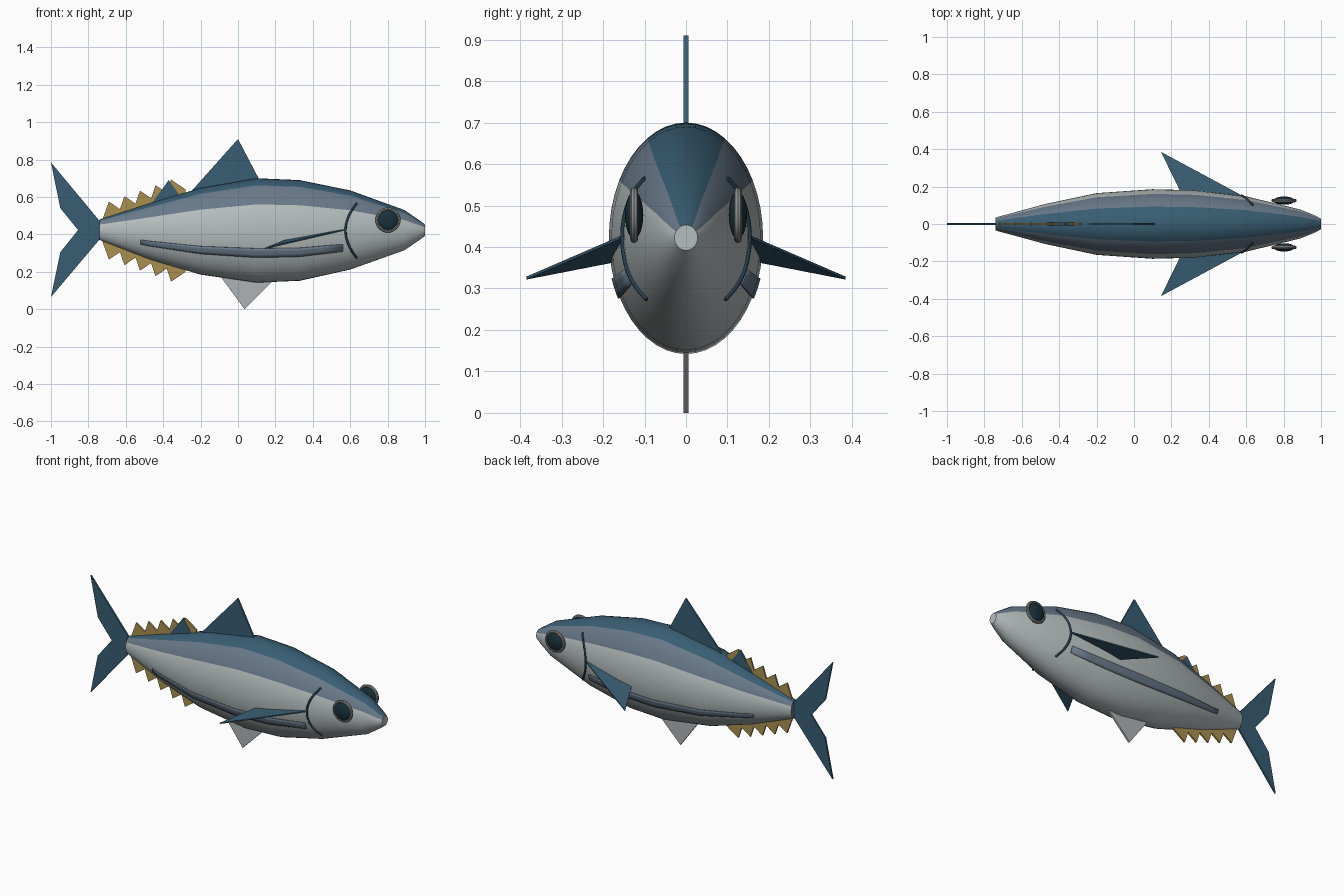
import bpy, bmesh, math
from mathutils import Vector

if "Cube" in bpy.data.objects:
    bpy.data.objects.remove(bpy.data.objects["Cube"])


def material(name, rgb):
    m = bpy.data.materials.new(name)
    m.diffuse_color = (*rgb, 1)
    m.use_nodes = True
    m.node_tree.nodes["Principled BSDF"].inputs["Base Color"].default_value = m.diffuse_color
    return m


NAVY = material("navy blue", (0.04, 0.11, 0.17))
SLATE = material("slate blue", (0.14, 0.19, 0.25))
SILVER = material("silver", (0.46, 0.51, 0.51))
PALE = material("pale grey", (0.42, 0.45, 0.46))
YELLOW = material("mustard yellow", (0.40, 0.28, 0.08))
DARK = material("eye dark", (0.01, 0.03, 0.045))
RING = material("eye ring grey", (0.25, 0.27, 0.26))
GILL = material("gill dark blue", (0.02, 0.05, 0.08))

# Body stations: x, top, bottom, half width
STATIONS = [(-0.74, 0.48, 0.37, 0.035), (-0.47, 0.567, 0.265, 0.108),
            (-0.2, 0.648, 0.185, 0.165), (0.1, 0.70, 0.142, 0.186),
            (0.33, 0.69, 0.152, 0.18), (0.6, 0.635, 0.212, 0.148),
            (0.89, 0.53, 0.315, 0.077), (0.97, 0.475, 0.37, 0.045),
            (1.0, 0.453, 0.392, 0.028)]


def section(x):
    """Top, bottom and half width of the body at x."""
    for a, b in zip(STATIONS, STATIONS[1:]):
        if x <= b[0]:
            t = (x - a[0]) / (b[0] - a[0])
            return [p + (q - p) * t for p, q in zip(a[1:], b[1:])]
    return STATIONS[-1][1:]


def skin(x, deg, grow=0.0):
    """Point on the body surface; 0 degrees faces +y, 90 is the back."""
    top, bottom, w = section(x)
    a = math.radians(deg)
    return Vector((x, (w + grow) * math.cos(a),
                   (top + bottom) / 2 + ((top - bottom) / 2 + grow) * math.sin(a)))


def finish(name, bm, mats, smooth=False):
    bmesh.ops.recalc_face_normals(bm, faces=bm.faces)
    me = bpy.data.meshes.new(name)
    bm.to_mesh(me)
    bm.free()
    ob = bpy.data.objects.new(name, me)
    bpy.context.collection.objects.link(ob)
    for m in mats:
        me.materials.append(m)
    if smooth:
        bpy.ops.object.select_all(action='DESELECT')
        ob.select_set(True)
        bpy.context.view_layer.objects.active = ob
        bpy.ops.object.shade_smooth_by_angle(angle=math.radians(40))
    return ob


def plate(name, points, mat, thick=0.011):
    """Flat fin extruded evenly about its plane."""
    bm = bmesh.new()
    pts = [Vector(p) for p in points]
    n = (pts[1] - pts[0]).cross(pts[2] - pts[0]).normalized() * thick / 2
    front = [bm.verts.new(p + n) for p in pts]
    back = [bm.verts.new(p - n) for p in pts]
    bm.faces.new(front)
    bm.faces.new(back[::-1])
    for i in range(len(pts)):
        j = (i + 1) % len(pts)
        bm.faces.new((front[i], back[i], back[j], front[j]))
    return finish(name, bm, [mat])


def upright(name, xz, mat, thick=0.011):
    return plate(name, [(x, 0, z) for x, z in xz], mat, thick)


# Body: lofted ellipses, coloured in bands by angle around the section
SIDES = 48
bm = bmesh.new()
rings = [[bm.verts.new(skin(s[0], 360 * i / SIDES)) for i in range(SIDES)]
         for s in STATIONS]
for a, b in zip(rings, rings[1:]):
    for i in range(SIDES):
        j = (i + 1) % SIDES
        f = bm.faces.new((a[i], b[i], b[j], a[j]))
        lift = math.degrees(math.asin(math.sin(2 * math.pi * (i + 0.5) / SIDES)))
        f.material_index = 0 if lift > 60 else 1 if lift > 30 else 2
bm.faces.new(rings[0]).material_index = 1
bm.faces.new(rings[-1]).material_index = 2
finish("body", bm, [NAVY, SLATE, SILVER], True)

# Single upright fins and tail
upright("dorsal_fin", [(-0.25, 0.63), (0.0, 0.91), (0.11, 0.70), (0.1, 0.66), (-0.2, 0.6)], NAVY)
upright("second_dorsal_fin", [(-0.47, 0.555), (-0.37, 0.69), (-0.32, 0.62), (-0.32, 0.57)],
        NAVY, 0.014)
upright("belly_fin", [(-0.09, 0.17), (0.035, 0.0), (0.185, 0.15), (0.15, 0.2), (-0.05, 0.2)], PALE)
upright("tail_fin", [(-0.73, 0.46), (-1.0, 0.785), (-0.95, 0.54), (-0.855, 0.423),
                     (-0.95, 0.305), (-1.0, 0.065), (-0.73, 0.385)], NAVY)

# Finlets along the rear back and belly
for i in range(5):
    x = -0.69 + 0.083 * i
    height = 0.155 + 0.0295 * i
    base0 = 0.045 + 0.026 * i
    for side, label in ((1, "upper"), (-1, "lower")):
        upright(f"{label}_finlet_{i + 1}",
                [(x - 0.04, 0.42 + side * base0), (x, 0.42 + side * height),
                 (x + 0.078, 0.42 + side * (height - 0.053)),
                 (x + 0.07, 0.42 + side * base0)], YELLOW, 0.01)

for side, label in ((1, "left"), (-1, "right")):
    # Pectoral fin
    plate(f"{label}_pectoral_fin",
          [(0.61, side * 0.135, 0.433), (0.145, side * 0.385, 0.325),
           (0.245, side * 0.18, 0.365)], NAVY, 0.007)

    # Lower flank stripe, laid just over the skin
    bm = bmesh.new()
    xs = [-0.52, -0.47, -0.35, -0.2, -0.05, 0.1, 0.22, 0.33, 0.45, 0.56]
    grid = []
    for x in xs:
        row = [skin(x, d, 0.003) for d in (-20, -23.5, -27, -31)]
        grid.append([bm.verts.new((p.x, side * p.y, p.z)) for p in row])
    for a, b in zip(grid, grid[1:]):
        for i in range(3):
            bm.faces.new((a[i], b[i], b[i + 1], a[i + 1]))
    stripe = finish(f"{label}_flank_stripe", bm, [SLATE], True)
    mod = stripe.modifiers.new("thickness", 'SOLIDIFY')
    mod.thickness = 0.004
    mod.offset = 0

    # Gill slit: thin tube hugging the cheek
    cu = bpy.data.curves.new(f"{label}_gill", 'CURVE')
    cu.dimensions = '3D'
    cu.bevel_depth = 0.006
    cu.bevel_resolution = 1
    cu.use_fill_caps = True
    sp = cu.splines.new('POLY')
    sp.points.add(12)
    for i, pt in enumerate(sp.points):
        t = -1 + i / 6
        x, z = 0.575 + 0.06 * t * t, 0.42 + 0.146 * t
        top, bottom, w = section(x)
        s = (z - (top + bottom) / 2) / ((top - bottom) / 2)
        pt.co = (x, side * (w * math.sqrt(max(0, 1 - s * s)) + 0.002), z, 1)
    cu.materials.append(GILL)
    bpy.context.collection.objects.link(bpy.data.objects.new(f"{label}_gill", cu))

    # Eye: flattened ball in a ring
    spot = (0.802, side * 0.125, 0.477)
    bpy.ops.mesh.primitive_uv_sphere_add(segments=24, ring_count=12, radius=1, location=spot,
                                         rotation=(math.pi / 2, 0, 0))
    eye = bpy.context.object
    eye.name = f"{label}_eye"
    eye.scale = (0.057, 0.057, 0.022)
    eye.data.materials.append(DARK)
    bpy.ops.object.shade_smooth_by_angle()
    bpy.ops.mesh.primitive_torus_add(major_segments=28, minor_segments=8, major_radius=0.058,
                                     minor_radius=0.0095, location=spot,
                                     rotation=(math.pi / 2, 0, 0))
    ring = bpy.context.object
    ring.name = f"{label}_eye_ring"
    ring.data.materials.append(RING)
    bpy.ops.object.shade_smooth_by_angle()
